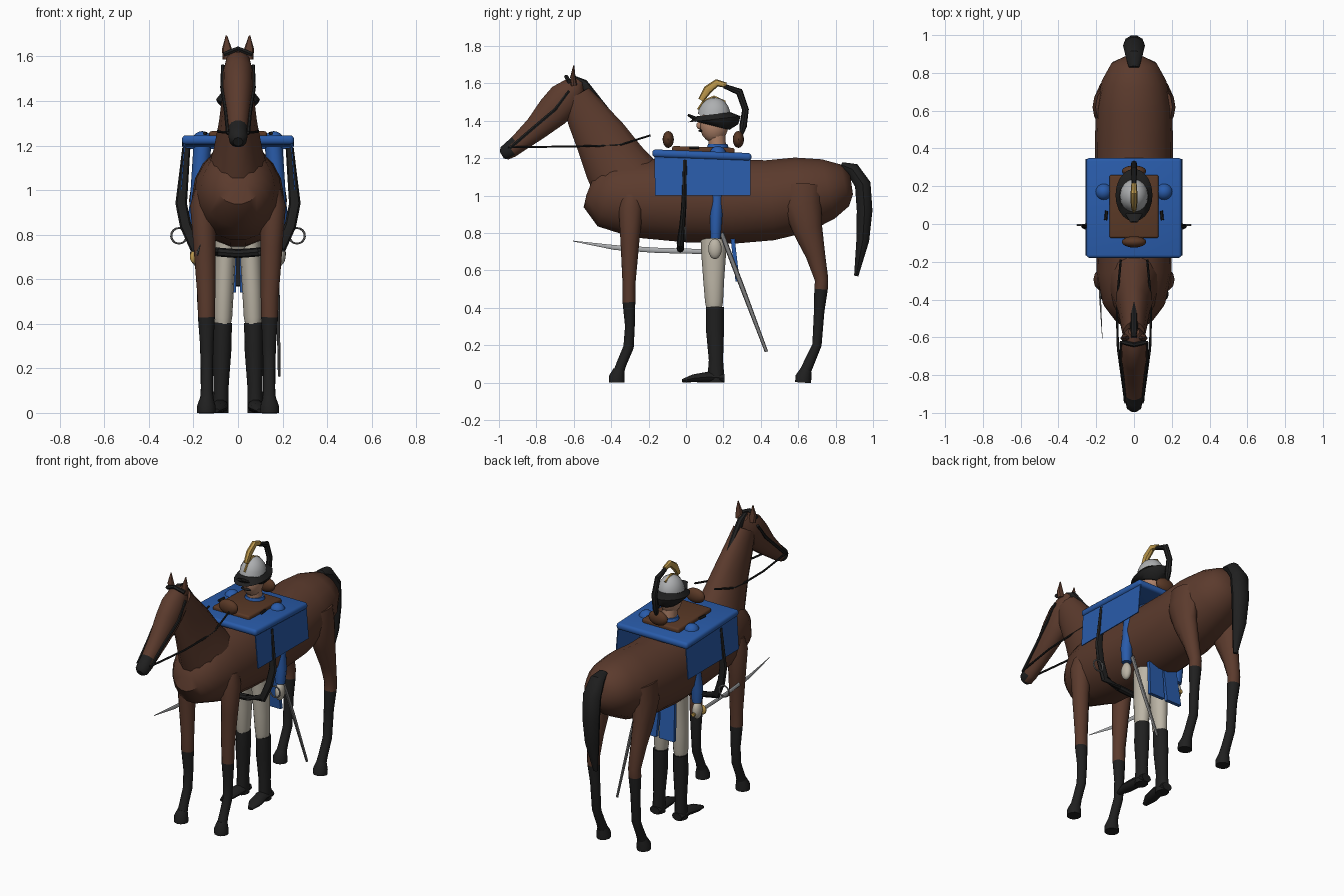
import bpy, bmesh, math
from mathutils import Vector, Matrix


def material(name, rgb):
    m = bpy.data.materials.new(name)
    m.diffuse_color = (*rgb, 1)
    return m


BROWN = material("horse brown", (0.105, 0.043, 0.026))
BLUE = material("cloth blue", (0.022, 0.105, 0.40))
BLACK = material("black", (0.014, 0.014, 0.014))
CREAM = material("cream", (0.50, 0.46, 0.38))
STEEL = material("steel", (0.42, 0.43, 0.44))
GOLD = material("gold", (0.50, 0.31, 0.07))
SKIN = material("skin", (0.42, 0.22, 0.14))
LEATHER = material("saddle leather", (0.10, 0.040, 0.019))
DULL = material("dull steel", (0.20, 0.20, 0.20))


def finish(name, bm, mat, mat2=None, rule=None, angle=40):
    """Turn a bmesh into a smooth object; rule(face centre) picks mat2."""
    bmesh.ops.recalc_face_normals(bm, faces=bm.faces[:])
    for f in bm.faces:
        f.smooth = True
        if rule and rule(f.calc_center_median()):
            f.material_index = 1
    me = bpy.data.meshes.new(name)
    bm.to_mesh(me)
    bm.free()
    me.materials.append(mat)
    if mat2:
        me.materials.append(mat2)
    me.set_sharp_from_angle(angle=math.radians(angle))
    ob = bpy.data.objects.new(name, me)
    bpy.context.collection.objects.link(ob)
    return ob


def tube(name, pts, mat, sides=12, side=1, mat2=None, rule=None):
    """Loft elliptical rings (x, y, z, lateral radius, other radius) along a path."""
    bm = bmesh.new()
    c = [Vector((p[0] * side, p[1], p[2])) for p in pts]
    rings = []
    for i, p in enumerate(pts):
        t = (c[min(i + 1, len(c) - 1)] - c[max(i - 1, 0)]).normalized()
        ref = Vector((0, 1, 0)) if abs(t.x) > 0.9 else Vector((1, 0, 0))
        u = (ref - t * ref.dot(t)).normalized()
        n = t.cross(u)
        rings.append([bm.verts.new(c[i] + u * p[3] * math.cos(a) + n * p[4] * math.sin(a))
                      for a in (2 * math.pi * k / sides for k in range(sides))])
    for a, b in zip(rings, rings[1:]):
        for k in range(sides):
            j = (k + 1) % sides
            bm.faces.new((a[k], a[j], b[j], b[k]))
    bm.faces.new(rings[0])
    bm.faces.new(rings[-1])
    return finish(name, bm, mat, mat2, rule)


def ball(name, loc, size, mat, tilt=0, cut=None):
    """Ellipsoid, tilted about x; cut keeps only the part above that local height."""
    bm = bmesh.new()
    bmesh.ops.create_uvsphere(bm, u_segments=16, v_segments=10, radius=1)
    if cut is not None:
        bmesh.ops.bisect_plane(bm, geom=bm.verts[:] + bm.edges[:] + bm.faces[:], clear_inner=True,
                               plane_co=(0, 0, cut), plane_no=(0, 0, 1))
    bm.transform(Matrix.Translation(loc) @ Matrix.Rotation(tilt, 4, 'X') @ Matrix.Diagonal((*size, 1)))
    return finish(name, bm, mat)


def plate(name, corners, depth, mat, bevel=0):
    """Thickened flat quad, offset along depth."""
    bm = bmesh.new()
    a = [bm.verts.new(p) for p in corners]
    b = [bm.verts.new(Vector(p) + Vector(depth)) for p in corners]
    bm.faces.new(a)
    bm.faces.new(b)
    for k in range(4):
        j = (k + 1) % 4
        bm.faces.new((a[k], a[j], b[j], b[k]))
    if bevel:
        bmesh.ops.bevel(bm, geom=bm.edges[:], offset=bevel, segments=3, profile=0.5, affect='EDGES')
    return finish(name, bm, mat)


def yz(*rows):
    return [(0, *r) for r in rows]


# Horse trunk, neck and head
tube("horse_body", yz((-0.51, 1.06, .05, .06), (-0.485, 1.05, .11, .13), (-0.42, 1.01, .165, .185),
     (-0.27, .985, .197, .212), (0, .975, .205, .228), (.25, .967, .208, .228), (.45, .975, .207, .218),
     (.62, 1.005, .20, .205), (.76, 1.035, .17, .165), (.85, 1.055, .12, .115), (.885, 1.06, .05, .055)), BROWN, 18)
tube("horse_neck", yz((-.30, 1.05, .15, .20), (-.385, 1.18, .11, .172), (-.455, 1.31, .085, .145),
     (-.53, 1.43, .07, .115), (-.59, 1.535, .06, .085)), BROWN, 14)
tube("horse_head", yz((-.57, 1.615, .03, .025), (-.595, 1.58, .055, .065), (-.645, 1.52, .07, .095),
     (-.71, 1.45, .068, .092), (-.80, 1.36, .056, .068), (-.90, 1.275, .045, .05), (-.935, 1.248, .044, .047),
     (-.97, 1.226, .04, .04), (-.985, 1.217, .022, .022)), BROWN, 14, 1, BLACK, lambda c: c.y < -.935)
tube("mane", yz((-.60, 1.63, .015, .012), (-.55, 1.60, .02, .025), (-.40, 1.41, .02, .025),
     (-.26, 1.245, .01, .01)), BLACK, 8)
tube("tail", yz((.83, 1.165, .028, .015), (.89, 1.14, .045, .04), (.945, 1.06, .058, .045),
     (.955, .92, .055, .044), (.945, .76, .045, .036), (.91, .57, .015, .012)), BLACK, 10)
tube("browband", [(-.062, -.625, 1.61, .012, .012), (0, -.64, 1.635, .012, .012),
     (.062, -.625, 1.61, .012, .012)], BLACK, 6)

# Paired horse parts and tack
for s, tag in ((1, "left"), (-1, "right")):
    tube("ear_" + tag, [(.045, -.60, 1.59, .024, .018), (.05, -.605, 1.635, .022, .014),
         (.052, -.60, 1.695, .003, .003)], BROWN, 8, s)
    tube("front_leg_" + tag, [(.15, -.29, 1.0, .045, .055), (.157, -.295, .93, .058, .065),
         (.15, -.30, .75, .05, .05), (.142, -.305, .52, .04, .034), (.142, -.305, .43, .038, .034),
         (.14, -.30, .30, .03, .026), (.14, -.307, .19, .027, .028), (.14, -.345, .10, .027, .027),
         (.14, -.357, .065, .03, .028)], BROWN, 12, s, BLACK, lambda c: c.z < .43)
    tube("front_hoof_" + tag, [(.14, -.358, .068, .03, .03), (.142, -.37, .03, .042, .042),
         (.142, -.37, 0, .042, .042)], BLACK, 12, s)
    tube("hind_leg_" + tag, [(.13, .62, 1.05, .075, .11), (.15, .62, .95, .07, .105),
         (.155, .65, .82, .055, .08), (.15, .693, .68, .045, .052), (.145, .725, .55, .038, .036),
         (.145, .722, .50, .038, .036), (.142, .712, .38, .03, .028), (.14, .70, .20, .028, .025),
         (.14, .66, .11, .027, .028), (.14, .64, .065, .03, .03)], BROWN, 12, s, BLACK, lambda c: c.z < .51)
    tube("hind_hoof_" + tag, [(.14, .642, .068, .03, .03), (.142, .628, .03, .042, .043),
         (.142, .626, 0, .042, .043)], BLACK, 12, s)
    tube("cheek_strap_" + tag, [(.068, -.625, 1.56, .008, .008), (.072, -.70, 1.46, .008, .01),
         (.055, -.83, 1.35, .008, .01), (.046, -.94, 1.255, .008, .01)], BLACK, 6, s)
    tube("rein_" + tag, [(.045, -.95, 1.258, .006, .006), (.085, -.66, 1.262, .006, .006),
         (.09, -.48, 1.265, .006, .006), (.085, -.35, 1.272, .006, .006), (.07, -.19, 1.322, .006, .006)], BLACK, 6, s)
    tube("girth_strap_" + tag, [(.232, -.005, 1.19, .018, .014), (.255, -.012, .94, .026, .014),
         (.235, -.02, .84, .026, .016), (.195, -.03, .745, .026, .02), (.09, -.03, .722, .02, .02),
         (0, -.03, .715, .02, .02)], BLACK, 8, s)
    ring = [(.265 + .035 * math.cos(a), -.005, .795 + .035 * math.sin(a), .005, .005)
            for a in (k * math.pi / 8 for k in range(17))]
    tube("stirrup_ring_" + tag, ring, DULL, 6, s)
    plate("saddle_cloth_side_" + tag, [(s * .235, -.17, 1.225), (s * .235, .345, 1.205),
          (s * .252, .345, 1.0), (s * .252, -.165, 1.0)], (s * .006, 0, 0), BLUE)
    tube("saddle_buckle_" + tag, [(.15, .02, 1.255, .008, .008), (.145, .07, 1.255, .008, .008)], BLACK, 6, s)

# Saddle and cloth top
plate("saddle_cloth_top", [(-.252, -.18, 1.205), (.252, -.18, 1.205), (.252, .35, 1.185), (-.252, .35, 1.185)],
      (0, 0, .042), BLUE, .017)
plate("saddle_seat", [(-.13, -.075, 1.225), (.13, -.075, 1.225), (.13, .26, 1.215), (-.13, .26, 1.215)],
      (0, 0, .04), LEATHER, .012)
ball("pommel", (0, -.095, 1.30), (.065, .03, .045), LEATHER)
ball("cantle", (0, .28, 1.30), (.065, .03, .045), LEATHER)

# Rider trunk, neck and head
ball("rider_torso", (0, .16, 1.03), (.13, .085, .22), BLUE)
ball("rider_hips", (0, .155, .79), (.105, .08, .09), CREAM)
tube("collar", yz((.17, 1.22, .075, .07), (.17, 1.275, .055, .052)), BLUE)
tube("rider_neck", yz((.17, 1.24, .045, .045), (.16, 1.36, .045, .048)), SKIN)
ball("rider_head", (0, .15, 1.375), (.062, .076, .092), SKIN)
ball("nose", (0, .073, 1.375), (.012, .018, .02), SKIN)
ball("moustache", (0, .079, 1.347), (.035, .012, .008), BLACK)

# Helmet with crest and plume
tilt = -.12
ball("helmet_dome", (0, .15, 1.425), (.076, .088, .10), STEEL, tilt, 0)
tube("helmet_brim", [(0, .15, 1.372, .07, .085), (0, .155, 1.392, .092, .125), (0, .153, 1.408, .098, .14),
     (0, .15, 1.435, .077, .09)], BLACK, 20)
tube("brim_peak", yz((.06, 1.405, .05, .014), (.01, 1.432, .02, .006)), BLACK, 8)
tube("crest_ridge", yz((.065, 1.46, .007, .008), (.095, 1.505, .007, .008), (.15, 1.528, .007, .008),
     (.21, 1.50, .007, .008)), GOLD, 6)
tube("gold_crest", yz((.08, 1.51, .014, .016), (.115, 1.565, .018, .024), (.165, 1.603, .018, .02),
     (.215, 1.59, .014, .014)), GOLD, 8)
tube("plume", yz((.205, 1.585, .012, .012), (.285, 1.555, .016, .02), (.318, 1.46, .017, .018),
     (.305, 1.37, .017, .02), (.295, 1.325, .01, .01)), BLACK, 8)

# Rider limbs
for s, tag in ((1, "left"), (-1, "right")):
    ball("shoulder_" + tag, (s * .16, .17, 1.22), (.045, .045, .045), BLUE)
    tube("sleeve_" + tag, [(.16, .17, 1.2, .04, .04), (.18, .165, .95, .036, .034),
         (.19, .16, .86, .036, .034), (.188, .158, .77, .03, .028)], BLUE, 10, s)
    ball("glove_" + tag, (s * .188, .155, .715), (.027, .036, .055), CREAM)
    tube("trouser_leg_" + tag, [(.05, .15, .84, .05, .075), (.058, .148, .70, .048, .067),
         (.064, .148, .55, .045, .056), (.068, .15, .43, .042, .048), (.068, .15, .40, .036, .042)], CREAM, 12, s)
    tube("boot_" + tag, [(.07, .155, .405, .043, .047), (.072, .155, .28, .042, .048),
         (.076, .16, .12, .034, .038), (.078, .16, .03, .036, .045), (.078, .16, 0, .036, .045)], BLACK, 12, s)
    tube("boot_foot_" + tag, [(.078, .205, .024, .034, .024), (.08, .12, .03, .037, .03),
         (.092, .04, .023, .04, .022), (.10, -.02, .01, .016, .009)], BLACK, 10, s)
    plate("coat_tail_" + tag, [(s * .003, .235, .80), (s * .10, .235, .80), (s * .115, .265, .54),
          (s * .01, .265, .54)], (0, .022, 0), BLUE)

# Drawn sabre on one side, scabbard on the other
tube("sabre_blade", [(-.19, .12, .70, .006, .013), (-.187, -.15, .707, .006, .014),
     (-.18, -.38, .722, .005, .013), (-.168, -.605, .757, .001, .002)], STEEL, 8)
tube("sabre_grip", [(-.188, .10, .70, .012, .012), (-.188, .20, .70, .012, .012)], GOLD, 8)
ball("sabre_guard", (-.192, .105, .70), (.024, .012, .03), GOLD)
tube("scabbard", [(.17, .19, .80, .009, .013), (.18, .30, .51, .008, .013), (.185, .43, .165, .006, .009)], DULL, 8)
